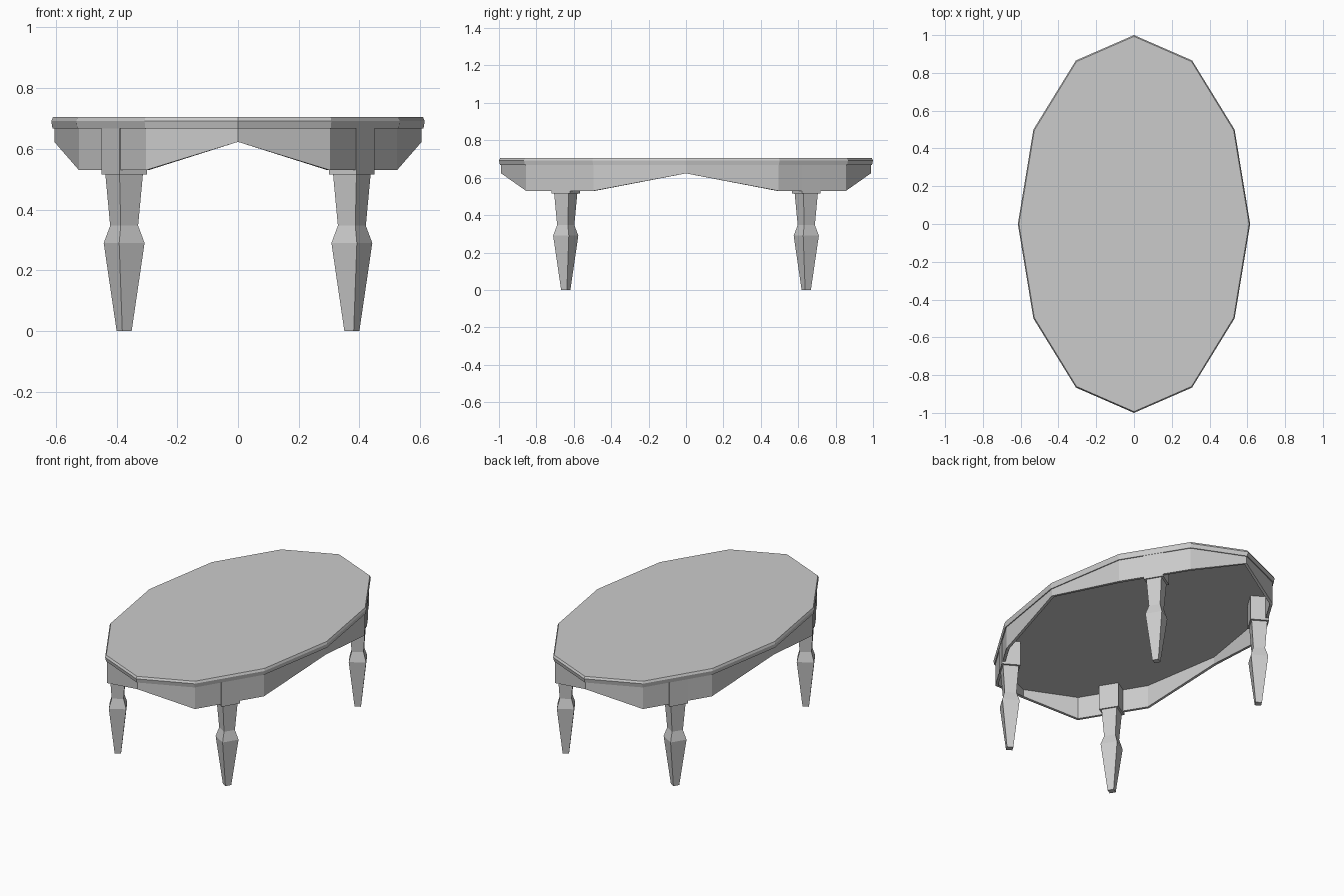
import bpy, bmesh, math

if "Cube" in bpy.data.objects:
    bpy.data.objects.remove(bpy.data.objects["Cube"])

SIDES = 12


def make_object(name, bm):
    bmesh.ops.recalc_face_normals(bm, faces=bm.faces)
    mesh = bpy.data.meshes.new(name)
    bm.to_mesh(mesh)
    bm.free()
    obj = bpy.data.objects.new(name, mesh)
    bpy.context.collection.objects.link(obj)
    return obj


def oval(rx, ry):
    steps = [math.tau * i / SIDES for i in range(SIDES)]
    return [(rx * math.cos(a), ry * math.sin(a)) for a in steps]


def bridge(bm, a, b):
    n = len(a)
    for i in range(n):
        j = (i + 1) % n
        bm.faces.new((a[i], a[j], b[j], b[i]))


def loft(bm, loops):
    rings = [[bm.verts.new(p) for p in loop] for loop in loops]
    for a, b in zip(rings, rings[1:]):
        bridge(bm, a, b)
    bm.faces.new(rings[0])
    bm.faces.new(rings[-1])


# Oval tabletop with a small chamfer along the upper edge
bm = bmesh.new()
loft(bm, [[(x, y, z) for x, y in oval(rx, ry)] for rx, ry, z in
          ((0.611, 0.994, 0.667), (0.615, 1.0, 0.692), (0.609, 0.993, 0.705))])
make_object("tabletop", bm)

# Thin apron whose lower edge rises to a point at the four axis corners
bm = bmesh.new()
rings = []
for rx, ry, is_top in ((0.605, 0.988, True), (0.605, 0.988, False),
                       (0.588, 0.970, False), (0.588, 0.970, True)):
    ring = []
    for i, (x, y) in enumerate(oval(rx, ry)):
        z = 0.668 if is_top else (0.623 if i % 3 == 0 else 0.53)
        ring.append(bm.verts.new((x, y, z)))
    rings.append(ring)
for k in range(4):
    bridge(bm, rings[k], rings[(k + 1) % 4])
make_object("apron", bm)


# Square-section legs turned to face their side of the oval
LEG_PROFILE = ((0.036, 0.0), (0.098, 0.29), (0.067, 0.347), (0.09, 0.516))
ANGLE = math.radians(31.3)


def turned_square(sx, sy, depth, width, z):
    pts = []
    for u, v in ((-1, -1), (1, -1), (1, 1), (-1, 1)):
        du, dv = u * depth / 2, v * width / 2
        x = 0.375 + du * math.cos(ANGLE) - dv * math.sin(ANGLE)
        y = 0.643 + du * math.sin(ANGLE) + dv * math.cos(ANGLE)
        pts.append((sx * x, sy * y, z))
    return pts


for sy, end in ((-1, "front"), (1, "back")):
    for sx, side in ((-1, "left"), (1, "right")):
        bm = bmesh.new()
        loft(bm, [turned_square(sx, sy, s, s, z) for s, z in LEG_PROFILE])
        make_object(f"{end}_{side}_leg", bm)
        # Block joining the leg to the apron
        bm = bmesh.new()
        loft(bm, [turned_square(sx, sy, 0.106, 0.115, z) for z in (0.515, 0.668)])
        make_object(f"{end}_{side}_leg_block", bm)
